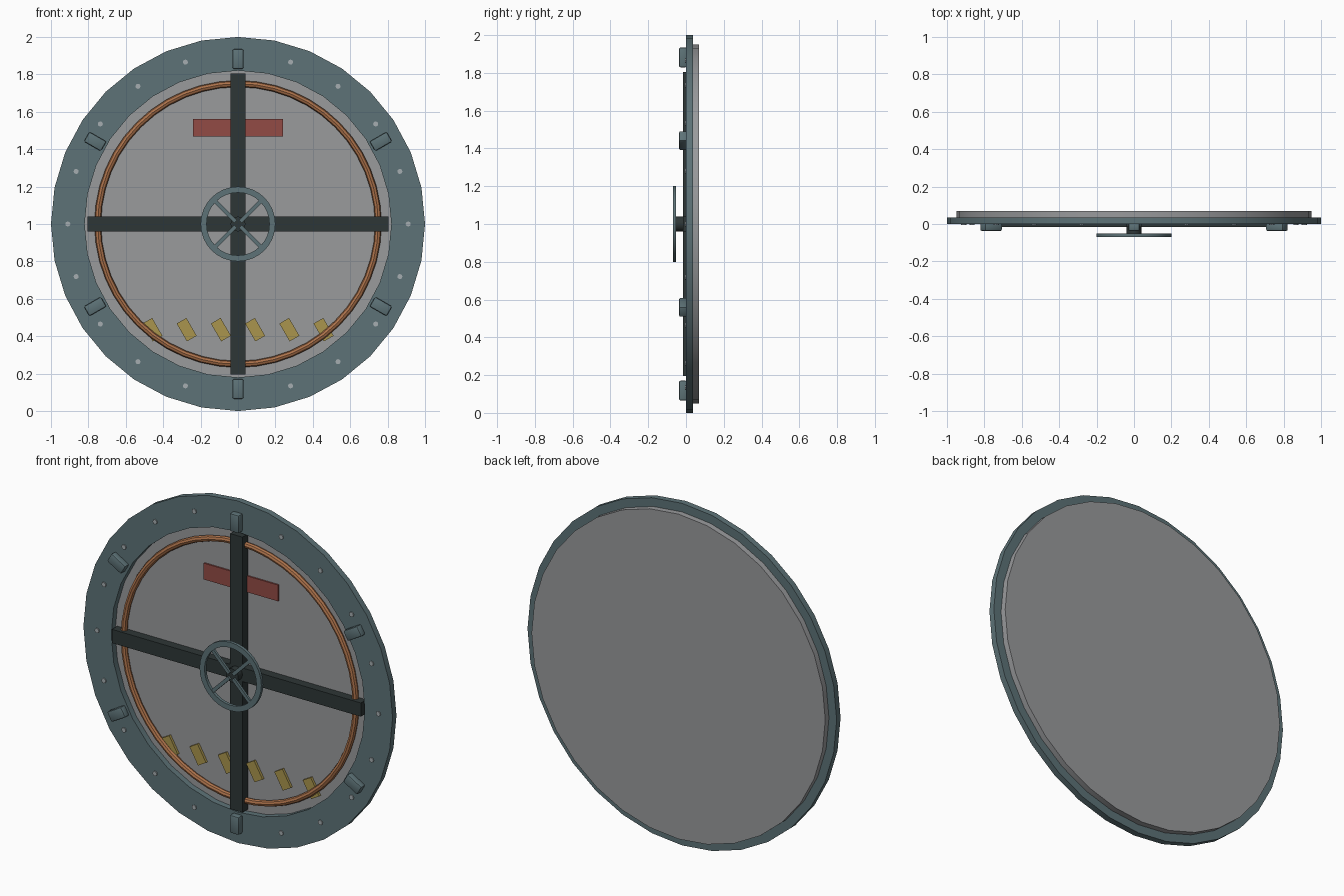
import bpy, bmesh
from math import radians, pi, cos, sin
from mathutils import Matrix, Vector

if "Cube" in bpy.data.objects:
    bpy.data.objects.remove(bpy.data.objects["Cube"], do_unlink=True)


def material(name, r, g, b):
    m = bpy.data.materials.new(name)
    m.use_nodes = True
    m.diffuse_color = (r, g, b, 1)
    m.node_tree.nodes["Principled BSDF"].inputs["Base Color"].default_value = (r, g, b, 1)
    return m


STEEL = material("blue grey steel", 0.11, 0.17, 0.185)
PANEL = material("grey panel", 0.32, 0.325, 0.335)
BOLT = material("light bolt", 0.38, 0.42, 0.44)
DARK = material("dark iron", 0.027, 0.037, 0.037)
SEAL = material("orange seal", 0.42, 0.17, 0.07)
RED = material("red plate", 0.29, 0.07, 0.06)
YELLOW = material("hazard yellow", 0.4, 0.3, 0.075)
CENTRE = Vector((0, 0, 1))


def finish(name, bm, mat):
    bmesh.ops.recalc_face_normals(bm, faces=bm.faces)
    bmesh.ops.translate(bm, verts=bm.verts, vec=CENTRE)
    mesh = bpy.data.meshes.new(name)
    bm.to_mesh(mesh)
    bm.free()
    obj = bpy.data.objects.new(name, mesh)
    bpy.context.collection.objects.link(obj)
    mesh.materials.append(mat)
    bpy.ops.object.select_all(action="DESELECT")
    obj.select_set(True)
    bpy.context.view_layer.objects.active = obj
    bpy.ops.object.shade_smooth_by_angle(angle=radians(30))
    return obj


def lathe(name, profile, mat, sides=32):
    """Turn a closed (radius, y) profile about the y axis."""
    bm = bmesh.new()
    vs = [bm.verts.new((r, y, 0)) for r, y in profile]
    es = [bm.edges.new((vs[i - 1], vs[i])) for i in range(len(vs))]
    bmesh.ops.spin(bm, geom=vs + es, cent=(0, 0, 0), axis=(0, 1, 0),
                   angle=2 * pi, steps=sides, use_duplicate=False)
    bmesh.ops.remove_doubles(bm, verts=bm.verts, dist=0.0001)
    return finish(name, bm, mat)


def flat_ring(name, inner, outer, y0, y1, mat):
    return lathe(name, [(inner, y0), (outer, y0), (outer, y1), (inner, y1)], mat)


def disc(name, radius, y0, y1, mat, sides=32, x=0, z=0):
    bm = bmesh.new()
    place = Matrix.Translation((x, (y0 + y1) / 2, z)) @ Matrix.Rotation(pi / 2, 4, "X")
    bmesh.ops.create_cone(bm, cap_ends=True, segments=sides, radius1=radius,
                          radius2=radius, depth=y1 - y0, matrix=place)
    return finish(name, bm, mat)


def box(name, width, height, y0, y1, mat, x=0, z=0, turn=0, bevel=0):
    bm = bmesh.new()
    place = (Matrix.Translation((x, (y0 + y1) / 2, z)) @ Matrix.Rotation(turn, 4, "Y")
             @ Matrix.Diagonal((width, y1 - y0, height, 1)))
    bmesh.ops.create_cube(bm, size=1, matrix=place)
    if bevel:
        bmesh.ops.bevel(bm, geom=bm.edges[:], offset=bevel, segments=2,
                        profile=0.5, affect="EDGES")
    return finish(name, bm, mat)


# Frame, door panel and seal
flat_ring("outer_frame", 0.82, 1.0, 0.0, 0.036, STEEL)
disc("door_panel", 0.95, 0.035, 0.07, PANEL)
lathe("door_seal", [(0.75 + 0.0175 * cos(a * pi / 4), 0.018 + 0.0175 * sin(a * pi / 4))
                    for a in range(8)], SEAL, 48)

# Bolts around the frame; top and bottom positions are taken by clamps
for i in range(20):
    if i % 10 != 5:
        a = i * pi / 10
        disc("frame_bolt", 0.014, -0.006, 0.005, BOLT, 8, 0.91 * cos(a), 0.91 * sin(a))

# Clamps
for i in range(6):
    a = radians(30 + 60 * i)
    box("clamp", 0.06, 0.105, -0.037, 0.004, STEEL, 0.882 * cos(a), 0.882 * sin(a),
        pi / 2 - a, 0.008)

# Cross bars
box("horizontal_bar", 1.61, 0.08, -0.015, 0.036, DARK)
box("vertical_bar", 0.08, 1.61, -0.0155, 0.036, DARK)

# Handwheel
disc("wheel_hub", 0.04, -0.055, -0.01, DARK, 16)
flat_ring("wheel_rim", 0.168, 0.2, -0.07, -0.052, STEEL)
for i in range(4):
    a = radians(45 + 90 * i)
    box("wheel_spoke", 0.02, 0.16, -0.067, -0.053, STEEL, 0.098 * cos(a), 0.098 * sin(a),
        pi / 2 - a)

# Warning plate and hazard stripes
box("warning_plate", 0.48, 0.095, 0.026, 0.0355, RED, z=0.515)
for i in range(6):
    box("hazard_stripe", 0.06, 0.11, 0.02, 0.0355, YELLOW, (i - 2.5) * 0.183, -0.565,
        radians(-30))
